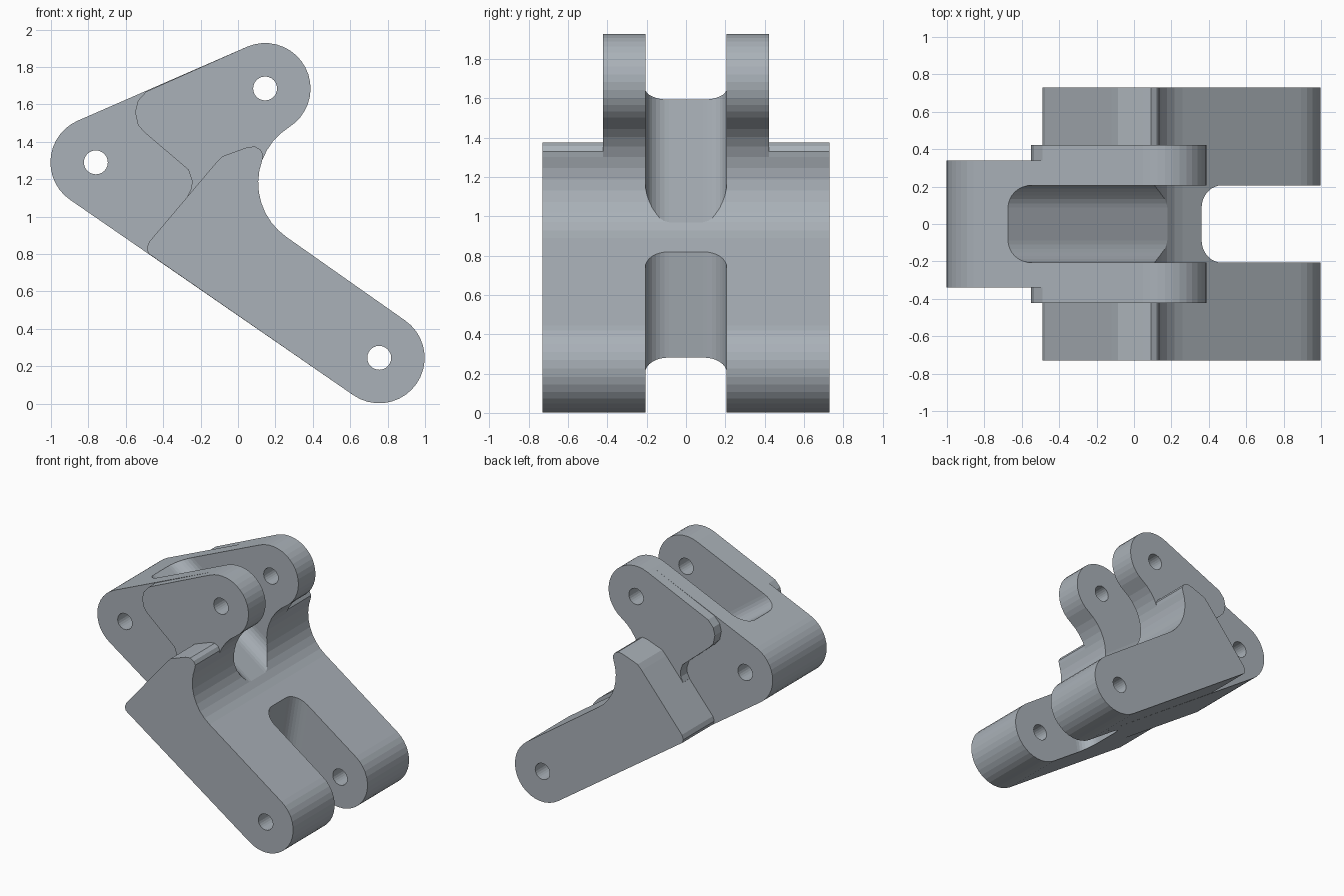
import bpy, bmesh
from math import cos, sin, radians
from mathutils import Vector

if "Cube" in bpy.data.objects:
    bpy.data.objects.remove(bpy.data.objects["Cube"])

grey = bpy.data.materials.new("steel grey")
grey.use_nodes = True
colour = (0.40, 0.44, 0.48, 1)
grey.diffuse_color = colour
grey.node_tree.nodes["Principled BSDF"].inputs["Base Color"].default_value = colour

# Pivot centres in the side plane (x, z) and boss radius
REAR, TOP, LOW = (-0.76, 1.29), (0.145, 1.685), (0.755, 0.245)
BOSS = 0.243
HOLLOW, HOLLOW_R = (0.46, 1.18), 0.352
ARM_ANGLE, TOP_ANGLE, NECK_ANGLE = 55.4, 113.6, 122


def arc(centre, r, start, end, steps):
    angles = [radians(start + (end - start) * i / steps) for i in range(steps + 1)]
    return [(centre[0] + r * cos(a), centre[1] + r * sin(a)) for a in angles]


def prism(name, ring, shift):
    """Close a solid between a ring of points and its shifted copy."""
    bm = bmesh.new()
    face = bm.faces.new([bm.verts.new(p) for p in ring])
    new = bmesh.ops.extrude_face_region(bm, geom=[face])["geom"]
    bmesh.ops.translate(bm, vec=shift,
                        verts=[g for g in new if isinstance(g, bmesh.types.BMVert)])
    bmesh.ops.recalc_face_normals(bm, faces=bm.faces)
    mesh = bpy.data.meshes.new(name)
    bm.to_mesh(mesh)
    bm.free()
    mesh.materials.append(grey)
    ob = bpy.data.objects.new(name, mesh)
    bpy.context.collection.objects.link(ob)
    return ob


def plate(name, outline, half):
    return prism(name, [(x, -half, z) for x, z in outline], (0, 2 * half, 0))


def combine(target, tool, operation):
    mod = target.modifiers.new(tool.name, 'BOOLEAN')
    mod.object, mod.operation, mod.solver = tool, operation, 'EXACT'
    with bpy.context.temp_override(object=target, active_object=target):
        bpy.ops.object.modifier_apply(modifier=mod.name)
    bpy.data.objects.remove(tool)


def slot(name, upper, lower, before, after):
    """Round-cornered channel whose end wall runs from upper to lower."""
    half, r = 0.207, 0.12
    start, end = Vector((upper[0], 0, upper[1])), Vector((lower[0], 0, lower[1]))
    along = (end - start).normalized()
    depth = Vector((-along.z, 0, along.x))
    section = arc((half - r, r), r, 0, -90, 8) + arc((r - half, r), r, -90, -180, 8)
    section += [(-half, 1.3), (half, 1.3)]
    ring = [start - along * before + depth * v + Vector((0, y, 0)) for y, v in section]
    return prism(name, ring, along * (before + after))


# Shared outline pieces
top_boss = arc(TOP, BOSS, TOP_ANGLE, -58, 18)
hollow = arc(HOLLOW, HOLLOW_R, NECK_ANGLE, 180 + ARM_ANGLE, 12)
low_boss = arc(LOW, BOSS, ARM_ANGLE, ARM_ANGLE - 180, 18)
rear_boss = arc(REAR, BOSS, 180 + ARM_ANGLE, TOP_ANGLE, 13)

# Core body through all three pivots
bracket = plate("linkage_bracket", top_boss + hollow[1:] + low_boss + rear_boss, 0.34)

# Wider upper fork
fork_back = [(-0.1, 0.9), (-0.27, 1.11), (-0.25, 1.15), (-0.245, 1.19), (-0.265, 1.25),
             (-0.5, 1.45), (-0.535, 1.49), (-0.55, 1.56), (-0.535, 1.62), (-0.49, 1.669)]
combine(bracket, plate("upper_fork", top_boss + hollow[1:] + fork_back, 0.422), 'UNION')

# Widest lower arm with its raised shoulder
shoulder = [(-0.478, 0.802), (-0.488, 0.83), (-0.475, 0.865), (-0.12, 1.285), (-0.085, 1.322),
            (0.05, 1.371), (0.09, 1.375), (0.12, 1.358), (0.135, 1.33)]
combine(bracket, plate("lower_arm", hollow[4:] + low_boss + shoulder, 0.73), 'UNION')

# Channels between the fork cheeks and between the arm cheeks
combine(bracket, slot("upper_slot", (-0.67, 1.59), (0.18, 0.968), 0.4, 1.4), 'DIFFERENCE')
combine(bracket, slot("lower_slot", (0.36, 0.81), (0.275, 0.285), 0.3, 1.0), 'DIFFERENCE')

# Pin holes
for centre in (REAR, TOP, LOW):
    combine(bracket, plate("pin_hole", arc(centre, 0.064, 0, 345, 23), 1), 'DIFFERENCE')
